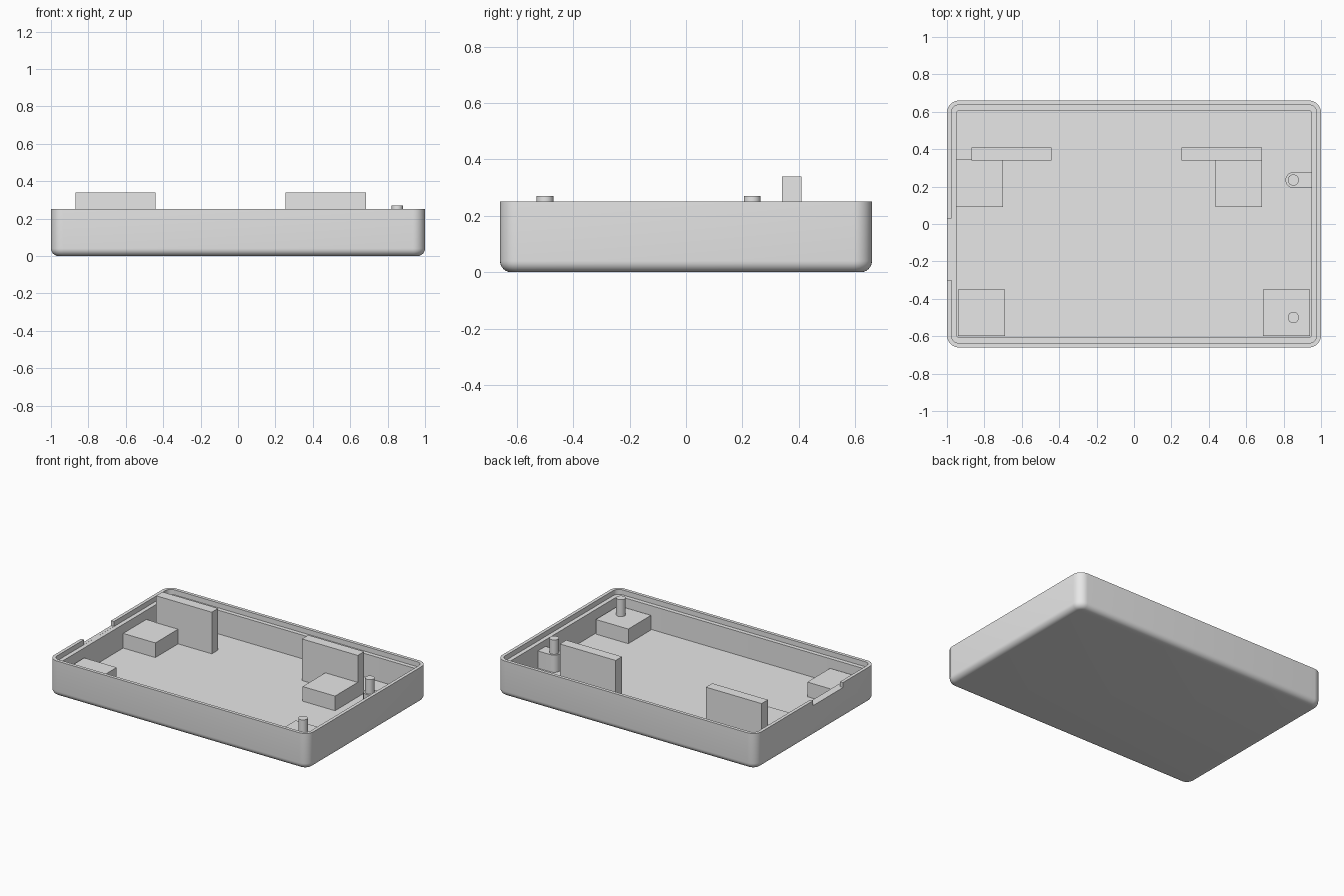
import bpy, bmesh
from math import sin, cos, pi

cube = bpy.data.objects.get("Cube")
if cube:
    bpy.data.objects.remove(cube, do_unlink=True)

grey = bpy.data.materials.new("plain grey")
grey.use_nodes = True
colour = (0.8, 0.8, 0.8, 1)
grey.diffuse_color = colour
grey.node_tree.nodes["Principled BSDF"].inputs["Base Color"].default_value = colour

HX, HY = 1.0, 0.66
RIM, LEDGE, FLOOR = 0.25, 0.215, 0.05


def finish(name, bm):
    bmesh.ops.recalc_face_normals(bm, faces=bm.faces)
    mesh = bpy.data.meshes.new(name)
    bm.to_mesh(mesh)
    bm.free()
    mesh.materials.append(grey)
    ob = bpy.data.objects.new(name, mesh)
    bpy.context.collection.objects.link(ob)
    return ob


def smooth(ob):
    bpy.ops.object.select_all(action='DESELECT')
    ob.select_set(True)
    bpy.context.view_layer.objects.active = ob
    bpy.ops.object.shade_smooth_by_angle(angle=pi / 6)


def loft(name, loops):
    """Skin a stack of equal point loops and cap both ends."""
    bm = bmesh.new()
    rings = [[bm.verts.new(p) for p in loop] for loop in loops]
    n = len(rings[0])
    for a, b in zip(rings, rings[1:]):
        for i in range(n):
            j = (i + 1) % n
            bm.faces.new((a[i], a[j], b[j], b[i]))
    bm.faces.new(rings[0])
    bm.faces.new(rings[-1])
    return finish(name, bm)


def rounded_rect(inset, radius, z, steps=8):
    points = []
    for q, (sx, sy) in enumerate([(1, 1), (-1, 1), (-1, -1), (1, -1)]):
        cx, cy = sx * (HX - inset - radius), sy * (HY - inset - radius)
        for k in range(steps + 1):
            a = (q + k / steps) * pi / 2
            points.append((cx + radius * cos(a), cy + radius * sin(a), z))
    return points


def box(name, x0, x1, y0, y1, z0, z1):
    corners = [(x0, y0), (x1, y0), (x1, y1), (x0, y1)]
    return loft(name, [[(x, y, z) for x, y in corners] for z in (z0, z1)])


def post(name, x, y, z0, z1, r=0.03, n=32):
    ring = [(x + r * cos(2 * pi * i / n), y + r * sin(2 * pi * i / n)) for i in range(n)]
    smooth(loft(name, [[(px, py, z) for px, py in ring] for z in (z0, z1)]))


# Tray shell: rounded bottom edge, outer wall, rim, stepped ledge, floor
FILLET = 0.04
loops = []
for k in range(7):
    a = k / 6 * pi / 2
    inset = FILLET * (1 - sin(a))
    loops.append(rounded_rect(inset, 0.065 - inset, FILLET * (1 - cos(a))))
loops += [rounded_rect(0, 0.065, RIM),
          rounded_rect(0.023, 0.042, RIM),
          rounded_rect(0.023, 0.042, LEDGE),
          rounded_rect(0.052, 0.015, LEDGE),
          rounded_rect(0.052, 0.015, FLOOR)]
tray = loft("tray", loops)

# Notch through the rim of one short side
cutter = box("notch_cutter", -1.1, -0.96, -0.30, 0.03, LEDGE + 0.0005, 0.4)
cutter.hide_render = True
cut = tray.modifiers.new("notch", 'BOOLEAN')
cut.operation = 'DIFFERENCE'
cut.solver = 'EXACT'
cut.object = cutter
bpy.context.view_layer.objects.active = tray
bpy.ops.object.modifier_apply(modifier=cut.name)
bpy.data.objects.remove(cutter, do_unlink=True)
smooth(tray)

# Support blocks and upright plates
BASE, SHELF = FLOOR - 0.01, 0.152
box("front_right_block", -0.94, -0.69, -0.60, -0.35, BASE, SHELF)
box("front_left_block", 0.69, 0.94, -0.60, -0.35, BASE, SHELF)
box("middle_right_block", -0.95, -0.70, 0.09, 0.345, BASE, SHELF)
box("middle_left_block", 0.435, 0.685, 0.09, 0.345, BASE, SHELF)
box("right_plate", -0.87, -0.44, 0.34, 0.41, BASE, 0.34)
box("left_plate", 0.255, 0.685, 0.34, 0.41, BASE, 0.34)

# Round-ended tab against the wall
TX, TY, TR = 0.852, 0.235, 0.042
outline = [(0.95, TY + TR)]
outline += [(TX + TR * cos(a), TY + TR * sin(a)) for a in (pi / 2 + pi * k / 16 for k in range(17))]
outline.append((0.95, TY - TR))
smooth(loft("post_tab", [[(x, y, z) for x, y in outline] for z in (BASE, 0.17)]))

# Locating posts
post("back_post", TX, TY, 0.16, 0.27)
post("front_post", TX, -0.50, 0.14, 0.27)
